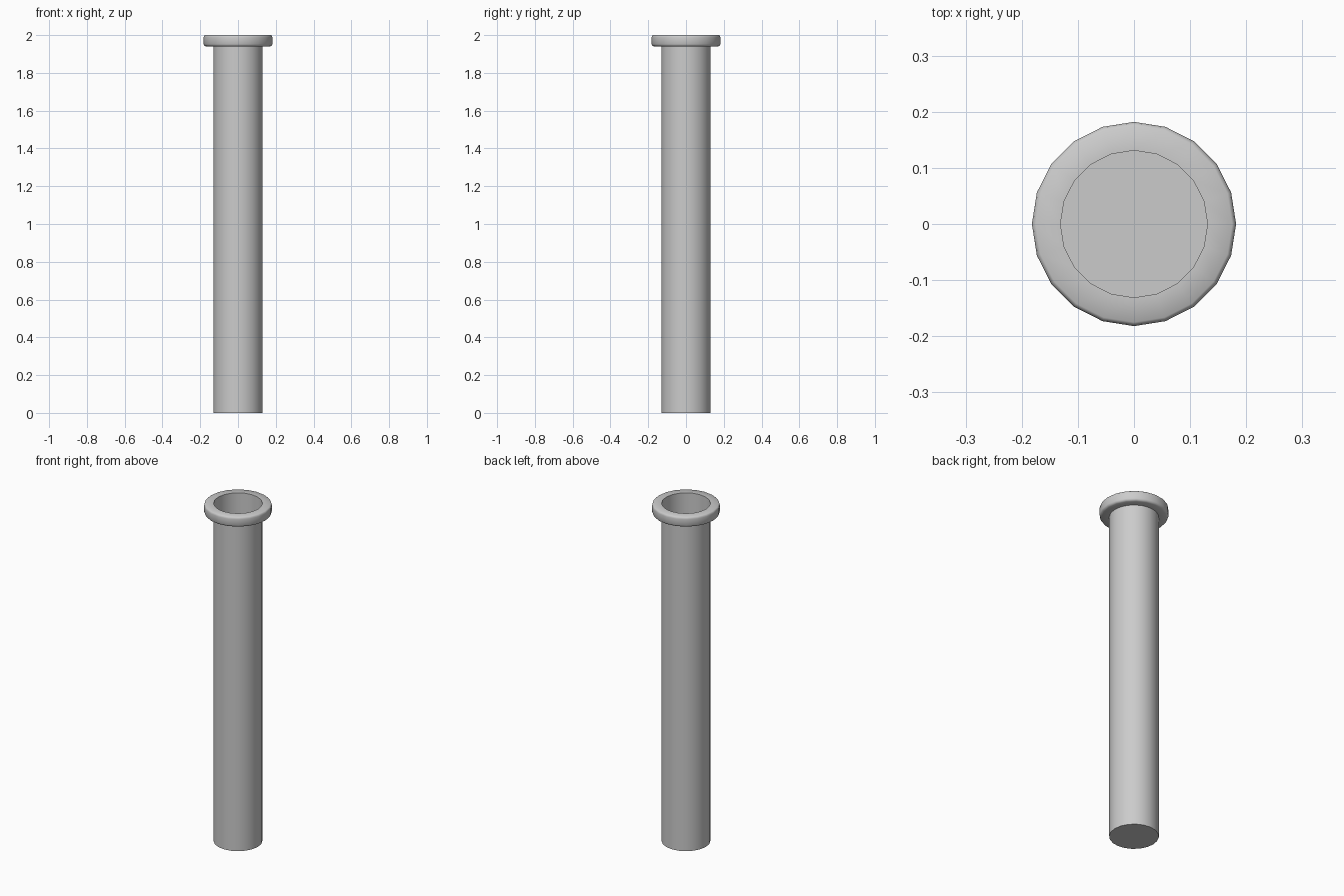
import bpy, bmesh, math

if "Cube" in bpy.data.objects:
    bpy.data.objects.remove(bpy.data.objects["Cube"])

SIDES = 20
R_TUBE, R_LIP = 0.131, 0.182


def lathe(name, profile, closed=False, cap_first=False):
    """Revolve an (r, z) profile about z."""
    bm = bmesh.new()
    rings = []
    for r, z in profile:
        rings.append([bm.verts.new((r * math.cos(2 * math.pi * i / SIDES),
                                    r * math.sin(2 * math.pi * i / SIDES), z))
                      for i in range(SIDES)])
    pairs = list(zip(rings, rings[1:]))
    if closed:
        pairs.append((rings[-1], rings[0]))
    for a, b in pairs:
        for i in range(SIDES):
            j = (i + 1) % SIDES
            bm.faces.new((a[i], a[j], b[j], b[i]))
    if cap_first:
        bm.faces.new(rings[0][::-1])
    mesh = bpy.data.meshes.new(name)
    bm.to_mesh(mesh)
    bm.free()
    obj = bpy.data.objects.new(name, mesh)
    bpy.context.collection.objects.link(obj)
    bpy.ops.object.select_all(action='DESELECT')
    obj.select_set(True)
    bpy.context.view_layer.objects.active = obj
    bpy.ops.object.shade_smooth_by_angle(angle=math.radians(50))
    return obj


# Thin-walled tube, closed at the bottom and open at the top
lathe("tube", [(R_TUBE, 0), (R_TUBE, 1.94)], cap_first=True)

# Rounded lip around the mouth
lathe("lip", [(R_TUBE, 1.94), (0.170, 1.94), (0.178, 1.944), (R_LIP, 1.952),
              (R_LIP, 1.988), (0.180, 1.996), (0.175, 2.0), (R_TUBE, 2.0)],
      closed=True)
